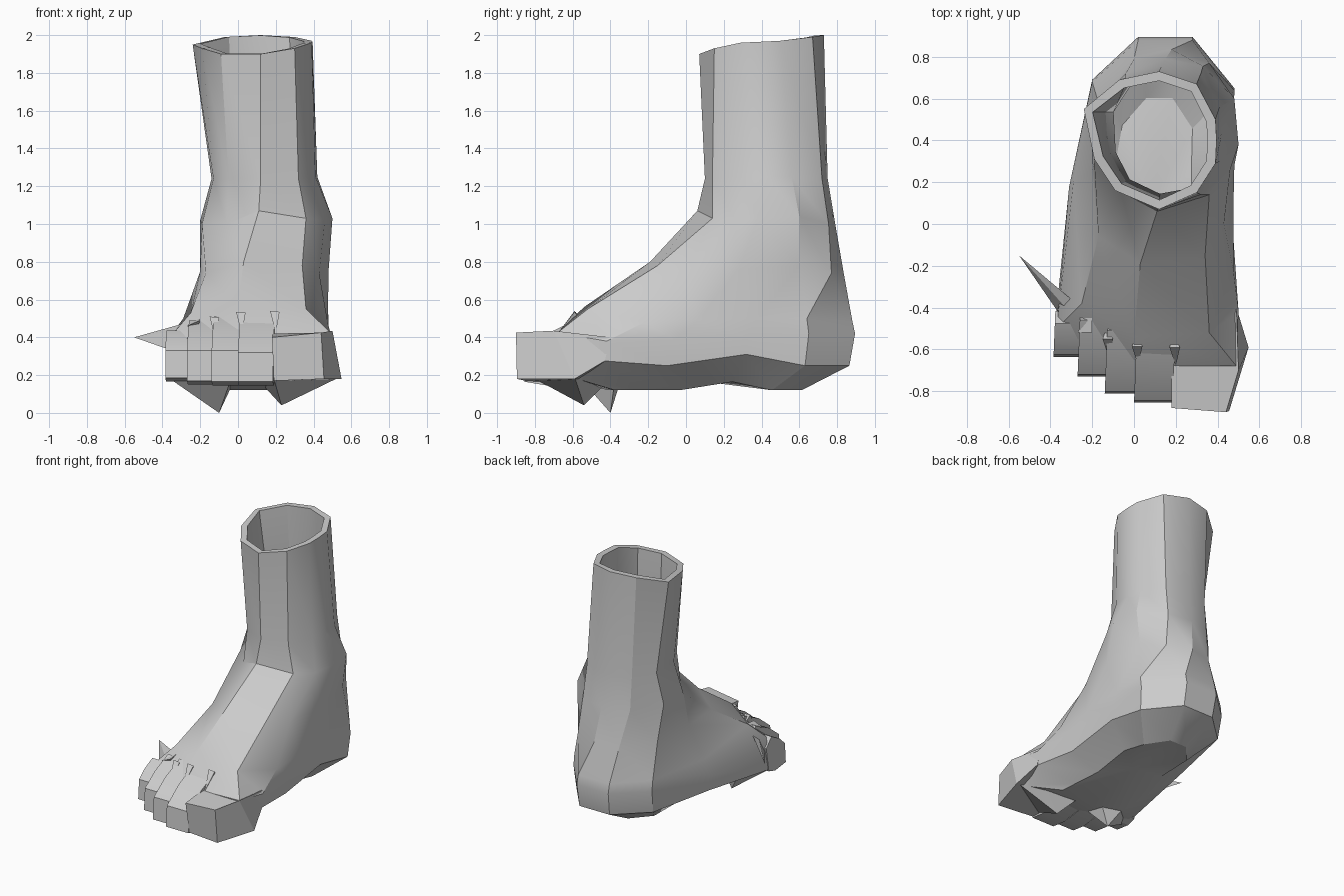
import bpy, bmesh

cube = bpy.data.objects.get("Cube")
if cube:
    bpy.data.objects.remove(cube, do_unlink=True)

GREY = (0.6, 0.6, 0.6, 1.0)
mat = bpy.data.materials.new("light grey")
mat.use_nodes = True
mat.diffuse_color = GREY
bsdf = next(n for n in mat.node_tree.nodes if n.type == 'BSDF_PRINCIPLED')
bsdf.inputs["Base Color"].default_value = GREY


def finish(name, bm, angle=0.5, shell=0.0):
    """Turn a bmesh into a shaded, coloured object, optionally hollow."""
    mesh = bpy.data.meshes.new(name)
    bm.to_mesh(mesh)
    bm.free()
    obj = bpy.data.objects.new(name, mesh)
    bpy.context.collection.objects.link(obj)
    mesh.materials.append(mat)
    bpy.ops.object.select_all(action='DESELECT')
    obj.select_set(True)
    bpy.context.view_layer.objects.active = obj
    if shell:
        mod = obj.modifiers.new("shell", 'SOLIDIFY')
        mod.thickness = shell
        mod.offset = -1
        bpy.ops.object.modifier_apply(modifier=mod.name)
    bpy.ops.object.shade_smooth_by_angle(angle=angle)


def bridge(bm, upper, lower):
    n = len(upper)
    for i in range(n):
        j = (i + 1) % n
        bm.faces.new((upper[i], lower[i], lower[j], upper[j]))


# Cross-sections from the leg opening down to the sole, starting at the front
# and running round by the left side, the heel and the right side
leg_top = [(.12, .07, 1.90), (.30, .15, 1.93), (.39, .29, 1.96), (.395, .40, 1.965),
           (.39, .50, 1.97), (.30, .67, 1.99), (.12, .73, 2.0), (-.07, .69, 1.99),
           (-.24, .55, 1.95), (-.19, .31, 1.93), (-.09, .16, 1.90)]
shin = [(.12, .10, 1.24), (.32, .14, 1.24), (.41, .30, 1.25), (.42, .43, 1.25),
        (.41, .56, 1.25), (.32, .72, 1.24), (.13, .75, 1.24), (-.04, .70, 1.24),
        (-.14, .55, 1.24), (-.13, .33, 1.24), (-.05, .18, 1.24)]
ankle = [(.11, .06, 1.07), (.36, .14, 1.03), (.46, .26, 1.02), (.50, .38, 1.03),
         (.48, .60, 1.04), (.33, .755, 1.0), (.15, .79, 1.0), (-.04, .72, 1.0),
         (-.20, .55, 1.02), (-.19, .30, 1.0), (-.06, .15, 1.0)]
instep = [(.03, -.19, .80), (.34, -.15, .78), (.43, .0, .74), (.48, .28, .76),
          (.45, .60, .78), (.36, .77, .74), (.18, .835, .74), (0, .79, .74),
          (-.17, .58, .75), (-.20, .25, .75), (-.17, -.06, .74)]
forefoot = [(0, -.54, .56), (.36, -.52, .55), (.475, -.22, .48), (.475, .06, .49),
            (.475, .38, .50), (.48, .64, .50), (.28, .88, .49), (.02, .88, .49),
            (-.20, .68, .50), (-.29, .20, .50), (-.25, -.38, .53)]
toe_root = [(0, -.68, .41), (.49, -.68, .425), (.50, -.42, .38), (.475, -.06, .39),
            (.475, .32, .40), (.48, .65, .42), (.28, .895, .42), (.02, .895, .42),
            (-.20, .69, .42), (-.31, .18, .38), (-.37, -.50, .39)]
sole_edge = [(0, -.66, .18), (.51, -.61, .19), (.495, -.43, .275), (.465, -.10, .25),
             (.465, .32, .31), (.47, .63, .25), (.28, .865, .25), (.03, .865, .25),
             (-.19, .66, .25), (-.30, .15, .25), (-.38, -.50, .19)]

# Hollow leg and foot
bm = bmesh.new()
rings = [[bm.verts.new(p) for p in section] for section in
         (leg_top, shin, ankle, instep, forefoot, toe_root, sole_edge)]
tread = [bm.verts.new((.08 + (x - .08) * .55, .1 + (y - .1) * .67,
                       .165 if -.05 < y - .0 < .6 and abs(x) < .47 else .12))
         for x, y, z in sole_edge]
rings.append(tread)
for a, b in zip(rings, rings[1:]):
    bridge(bm, a, b)
centre = bm.verts.new((.08, .1, .165))
for i in range(len(tread)):
    bm.faces.new((tread[i], centre, tread[(i + 1) % len(tread)]))
finish("foot_and_leg", bm, shell=0.045)


def toe(name, x0, x1, profile, lean):
    """Extrude a (y, z) side profile across the toe; lean shifts the root in x."""
    bm = bmesh.new()
    tip = min(y for y, z in profile)
    sides = [[bm.verts.new((x + lean * (y - tip), y, z)) for y, z in profile]
             for x in (x0, x1)]
    bridge(bm, sides[0], sides[1])
    bm.faces.new(sides[0])
    bm.faces.new(list(reversed(sides[1])))
    bmesh.ops.recalc_face_normals(bm, faces=bm.faces)
    finish(name, bm, angle=0.4)


# Four small toes, stepping back and getting shorter towards the outer edge
small_toes = [("second_toe", .00, .185, -.855, .145, .32, .52, .32),
              ("third_toe", -.14, .005, -.81, .145, .33, .51, .30),
              ("fourth_toe", -.27, -.135, -.73, .15, .33, .49, .27),
              ("little_toe", -.385, -.265, -.635, .165, .33, .435, .16)]
for name, x0, x1, tip, low, high, crown, length in small_toes:
    toe(name, x0, x1, [(tip, low + .02), (tip + .01, high),
                       (tip + length * .45, high + (crown - high) * .55),
                       (tip + length, crown), (tip + length + .06, crown - .07),
                       (tip + length + .03, low + .02), (tip + .12, low)], lean=.04)

# Big toe, a wide block merging into the inner side of the foot
bm = bmesh.new()
top = [bm.verts.new(p) for p in [(.18, -.88, .40), (.44, -.90, .425), (.50, -.70, .435),
                                 (.49, -.40, .40), (.20, -.50, .50), (.18, -.69, .42)]]
bottom = [bm.verts.new(p) for p in [(.19, -.85, .17), (.455, -.895, .18), (.548, -.59, .18),
                                    (.499, -.43, .275), (.24, -.48, .17), (.18, -.69, .16)]]
bridge(bm, top, bottom)
bm.faces.new(top)
bm.faces.new(list(reversed(bottom)))
bmesh.ops.recalc_face_normals(bm, faces=bm.faces)
finish("big_toe", bm, angle=0.4)


def spike(name, apex, base):
    """A pyramid with its base buried in the foot."""
    bm = bmesh.new()
    tip = bm.verts.new(apex)
    ring = [bm.verts.new(p) for p in base]
    for i in range(len(ring)):
        bm.faces.new((tip, ring[i], ring[(i + 1) % len(ring)]))
    bm.faces.new(list(reversed(ring)))
    bmesh.ops.recalc_face_normals(bm, faces=bm.faces)
    finish(name, bm, angle=0.2)


# Pointed pads under the ball of the foot and the side spurs
spike("big_toe_pad", (.23, -.54, .04),
      [(.19, -.80, .18), (.54, -.59, .19), (.49, -.44, .27), (.12, -.42, .16)])
spike("ball_spur", (-.10, -.40, 0),
      [(-.36, -.55, .18), (-.04, -.55, .17), (-.03, -.38, .15), (-.22, -.34, .19)])
spike("side_spur", (-.55, -.15, .40),
      [(-.22, -.52, .45), (-.30, -.36, .47), (-.35, -.44, .33)])
spike("upper_spur", (-.20, -.37, .51),
      [(-.27, -.52, .46), (-.20, -.52, .49), (-.22, -.46, .44)])

# Small raised points where neighbouring toes meet
for i, (x, y, z) in enumerate([(.19, -.59, .54), (.01, -.585, .535), (-.13, -.55, .51)]):
    spike("toe_web_%d" % (i + 1), (x - .02, y, z),
          [(x + .03, y, z - .005), (x + .01, y - .09, z - .12), (x, y + .06, z - .08)])
